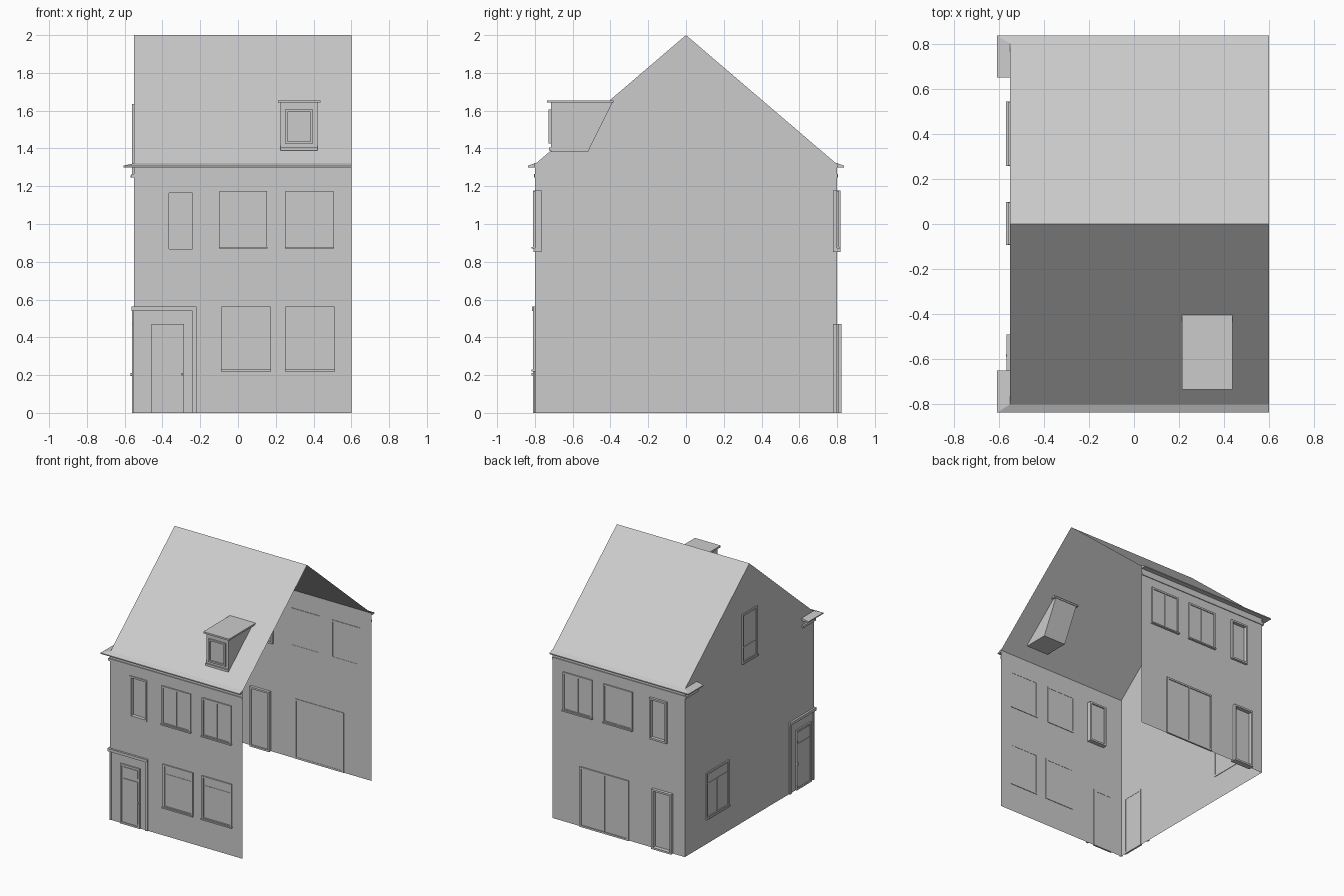
import bpy, bmesh

cube = bpy.data.objects.get("Cube")
if cube:
    bpy.data.objects.remove(cube, do_unlink=True)

grey = bpy.data.materials.new("plain_grey")
grey.use_nodes = True
GREY = (0.6, 0.6, 0.6, 1)
grey.diffuse_color = GREY
grey.node_tree.nodes["Principled BSDF"].inputs["Base Color"].default_value = GREY

END, SIDE, DEPTH = 0.6, -0.55, 0.8      # open end, gable wall, half depth
EAVE, RIDGE = 1.316, 2.0


def finish(name, bm, solid=True):
    if solid:
        bmesh.ops.recalc_face_normals(bm, faces=bm.faces)
    mesh = bpy.data.meshes.new(name)
    bm.to_mesh(mesh)
    bm.free()
    mesh.materials.append(grey)
    obj = bpy.data.objects.new(name, mesh)
    bpy.context.collection.objects.link(obj)
    return obj


def place(face, u, d):
    """Position along a wall (u) and outward from it (d) as x, y."""
    return {"front": (u, -DEPTH - d), "back": (u, DEPTH + d), "side": (SIDE - d, u)}[face]


def add_box(bm, face, u0, u1, z0, z1, d0, d1):
    a, b = place(face, u0, d0), place(face, u1, d1)
    verts = bmesh.ops.create_cube(bm, size=1)["verts"]
    for v in verts:
        v.co = ((a[0] + b[0]) / 2 + v.co.x * abs(a[0] - b[0]),
                (a[1] + b[1]) / 2 + v.co.y * abs(a[1] - b[1]),
                (z0 + z1) / 2 + v.co.z * (z1 - z0))


def boxes(name, face, *parts):
    bm = bmesh.new()
    for p in parts:
        add_box(bm, face, *p)
    return finish(name, bm)


def ring(u0, u1, z0, z1, w, d0, d1):
    return [(u0, u0 + w, z0, z1, d0, d1), (u1 - w, u1, z0, z1, d0, d1),
            (u0 + w, u1 - w, z1 - w, z1, d0, d1), (u0 + w, u1 - w, z0, z0 + w, d0, d1)]


def window(name, face, u0, u1, z0, z1, mullion=False, transom=None, sill=True, w=0.014):
    parts = ring(u0, u1, z0, z1, w, -0.004, 0.01)
    parts.append((u0 + w, u1 - w, z0 + w, z1 - w, -0.002, 0.003))
    mid, top = (u0 + u1) / 2, transom or z1 - w
    if mullion:
        parts.append((mid - 0.005, mid + 0.005, z0 + w, top, 0.003, 0.008))
    if transom:
        parts.append((u0 + w, u1 - w, transom - 0.004, transom + 0.004, 0.003, 0.006))
    if sill:
        parts.append((u0 - 0.003, u1 + 0.003, z0 - 0.004, z0 + 0.006, 0, 0.018))
    return boxes(name, face, *parts)


def recess(name, face, u0, u1, z0, z1, d_in, d_out, w=0.014):
    """Deep lining with a pane at its inner end."""
    return boxes(name, face, *ring(u0, u1, z0, z1, w, d_in, d_out),
                 (u0 + w, u1 - w, z0 + w, z1 - w, d_in + 0.01, d_in + 0.014))


def long_wall(name, face, holes):
    """Thin wall sheet with rectangular openings."""
    us = sorted({SIDE, END, *[h[0] for h in holes], *[h[1] for h in holes]})
    zs = sorted({0, EAVE, *[h[2] for h in holes], *[h[3] for h in holes]})
    bm = bmesh.new()
    for u0, u1 in zip(us, us[1:]):
        for z0, z1 in zip(zs, zs[1:]):
            if any(h[0] <= u0 < h[1] and h[2] <= z0 < h[3] for h in holes):
                continue
            loop = [(u0, z0), (u1, z0), (u1, z1), (u0, z1)]
            if face == "back":
                loop.reverse()
            bm.faces.new([bm.verts.new((*place(face, u, 0), z)) for u, z in loop])
    bmesh.ops.remove_doubles(bm, verts=bm.verts, dist=0.0001)
    finish(name, bm, solid=False)


def sheet(name, points):
    bm = bmesh.new()
    bm.faces.new([bm.verts.new(p) for p in points])
    finish(name, bm, solid=False)


def cornice(name, sign, out_y, out_x, z0, z1, z2):
    """Moulding along the eave, mitred round the corner onto the gable."""
    outer = [(END, DEPTH + out_y), (SIDE - out_x, DEPTH + out_y), (SIDE - out_x, 0.65)]
    inner = [(END, DEPTH), (SIDE, DEPTH), (SIDE, 0.65)]
    bm = bmesh.new()
    rows = []
    for o, i in zip(outer, inner):
        rows.append([bm.verts.new((p[0], sign * p[1], z))
                     for p, z in ((o, z0), (o, z1), (i, z2), (i, z0))])
    for a, b in zip(rows, rows[1:]):
        for k in range(4):
            n = (k + 1) % 4
            bm.faces.new((a[k], a[n], b[n], b[k]))
    bm.faces.new(rows[0])
    bm.faces.new(rows[-1])
    finish(name, bm)


# Walls and roof
narrow = (-0.378, -0.228, 0.853, 1.178)
narrow_back = (-0.4, -0.25, 0.853, 1.178)
back_door = (-0.447, -0.275, 0, 0.47)
long_wall("front_wall", "front", [narrow])
long_wall("back_wall", "back", [narrow_back, back_door])
sheet("gable_wall", [(SIDE, DEPTH, 0), (SIDE, -DEPTH, 0), (SIDE, -DEPTH, EAVE),
                     (SIDE, 0, RIDGE), (SIDE, DEPTH, EAVE)])
sheet("front_roof", [(SIDE, -DEPTH, EAVE), (END, -DEPTH, EAVE), (END, 0, RIDGE), (SIDE, 0, RIDGE)])
sheet("back_roof", [(END, DEPTH, EAVE), (SIDE, DEPTH, EAVE), (SIDE, 0, RIDGE), (END, 0, RIDGE)])

# Gutters and lower mouldings
for face, sign in (("front", -1), ("back", 1)):
    cornice(face + "_gutter", sign, 0.037, 0.057, 1.3, 1.308, 1.322)
    cornice(face + "_moulding", sign, 0.006, 0.014, 1.247, 1.265, 1.265)

# Upper and lower windows
for face in ("front", "back"):
    window(face + "_upper_middle_window", face, -0.098, 0.153, 0.873, 1.175, mullion=True)
    window(face + "_upper_end_window", face, 0.251, 0.505, 0.873, 1.175, mullion=True)
window("front_lower_middle_window", "front", -0.087, 0.172, 0.223, 0.562, transom=0.487)
window("front_lower_end_window", "front", 0.251, 0.51, 0.223, 0.562, transom=0.487)
recess("front_narrow_window", "front", *narrow, -0.035, 0.007)
recess("back_narrow_window", "back", *narrow_back, -0.022, 0.018)
window("gable_lower_window", "side", 0.26, 0.54, 0.2, 0.56, mullion=True, transom=0.47)
window("gable_attic_window", "side", -0.09, 0.095, 1.25, 1.635, transom=1.37)

# Back doors
recess("back_door", "back", *back_door, -0.022, 0.024)
window("back_double_door", "back", -0.066, 0.36, 0, 0.47, mullion=True, sill=False)

# Corner doors with a shared surround
for face, u0, u1, far in (("front", -0.457, -0.286, -0.22), ("side", -0.76, -0.575, -0.49)):
    corner = SIDE if face == "front" else -DEPTH
    window(face + "_door", face, u0, u1, 0, 0.47, sill=False)
    boxes(face + "_door_panels", face,
          (u0 + 0.02, u1 - 0.02, 0.385, 0.45, 0.003, 0.008),
          (u0 + 0.02, u1 - 0.02, 0.03, 0.36, 0.003, 0.008))
    boxes(face + "_door_surround", face,
          (far - 0.021, far, 0, 0.54, 0, 0.011),
          (corner, corner + 0.012, 0, 0.54, 0, 0.006),
          (corner - 0.013, far, 0.54, 0.562, 0, 0.015))
    boxes(face + "_door_knob", face, (u1 - 0.012, u1 - 0.004, 0.198, 0.212, 0.008, 0.018))

# Dormer: wedge body passing through the roof, lid and window
bm = bmesh.new()
profile = [(-0.715, 1.38), (-0.52, 1.38), (-0.39, 1.642), (-0.715, 1.642)]
base = bm.faces.new([bm.verts.new((0.225, y, z)) for y, z in profile])
grown = bmesh.ops.extrude_face_region(bm, geom=[base], use_keep_orig=True)["geom"]
bmesh.ops.translate(bm, vec=(0.195, 0, 0),
                    verts=[g for g in grown if isinstance(g, bmesh.types.BMVert)])
finish("dormer_body", bm)
boxes("dormer_lid", "front", (0.213, 0.436, 1.642, 1.655, 0.065 - 0.48, -0.065))
boxes("dormer_window", "front", *ring(0.25, 0.397, 1.425, 1.605, 0.012, -0.085, -0.073),
      (0.225, 0.42, 1.388, 1.405, -0.085, -0.076))
